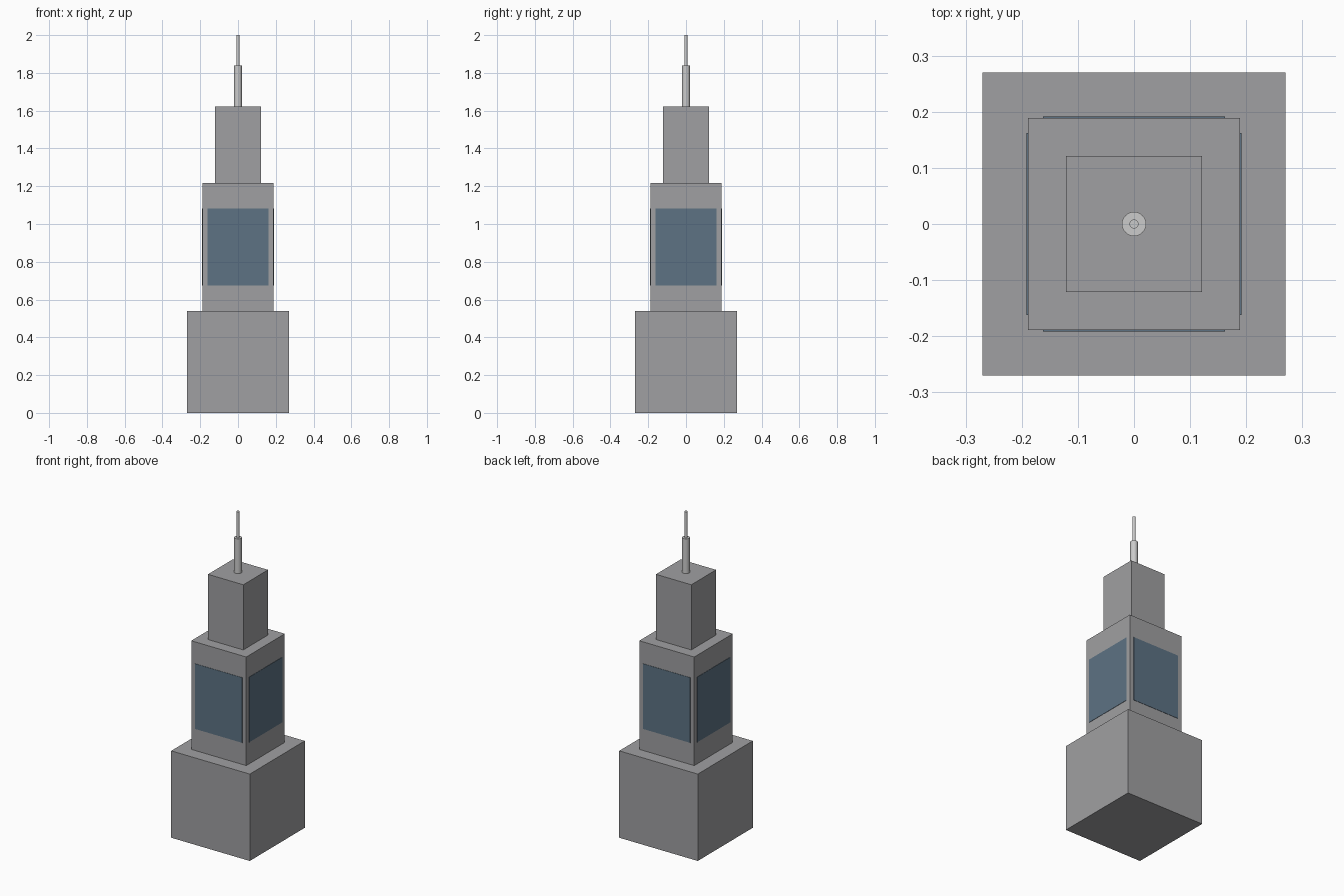
import bpy
import bmesh
from math import radians
from mathutils import Matrix

if "Cube" in bpy.data.objects:
    bpy.data.objects.remove(bpy.data.objects["Cube"])

U = 2 / 7.4  # module: half the base width


def material(name, rgb):
    mat = bpy.data.materials.new(name)
    mat.diffuse_color = (*rgb, 1)
    mat.use_nodes = True
    mat.node_tree.nodes["Principled BSDF"].inputs["Base Color"].default_value = mat.diffuse_color
    return mat


stone = material("dark_grey", (0.35, 0.35, 0.36))
glass = material("blue_glass", (0.11, 0.17, 0.23))


def add_object(name, bm, mat=None):
    mesh = bpy.data.meshes.new(name)
    bm.to_mesh(mesh)
    bm.free()
    obj = bpy.data.objects.new(name, mesh)
    bpy.context.collection.objects.link(obj)
    if mat:
        mesh.materials.append(mat)
    return obj


def box(name, center, size, mat, turn=0):
    bm = bmesh.new()
    bmesh.ops.create_cube(bm, size=1, matrix=Matrix.Rotation(radians(turn), 4, "Z")
                          @ Matrix.Translation(center) @ Matrix.Diagonal((*size, 1)))
    return add_object(name, bm, mat)


def rod(name, radius, z0, z1):
    bpy.ops.mesh.primitive_cylinder_add(vertices=24, radius=radius, depth=z1 - z0,
                                        location=(0, 0, (z0 + z1) / 2))
    bpy.context.object.name = name
    bpy.ops.object.shade_smooth_by_angle(angle=radians(30))


# Three stepped tower blocks: name, half width, bottom, top
for name, half, z0, z1 in (("base_block", 1.0, 0, 2.0),
                           ("middle_block", 0.7, 2.0, 4.5),
                           ("upper_block", 0.45, 4.5, 6.0)):
    box(name, (0, 0, (z0 + z1) / 2 * U), (2 * half * U, 2 * half * U, (z1 - z0) * U), stone)

# One thin window panel on each side of the middle block
for i, side in enumerate(("front", "right", "back", "left")):
    box("window_panel_" + side, (0, -0.7 * U, 3.25 * U), (1.2 * U, 0.015 * U, 1.5 * U), glass, 90 * i)

# Mast and thin antenna on the roof
rod("mast", 0.08 * U, 6.0 * U, 6.8 * U)
rod("antenna", 0.03 * U, 6.8 * U, 7.4 * U)
